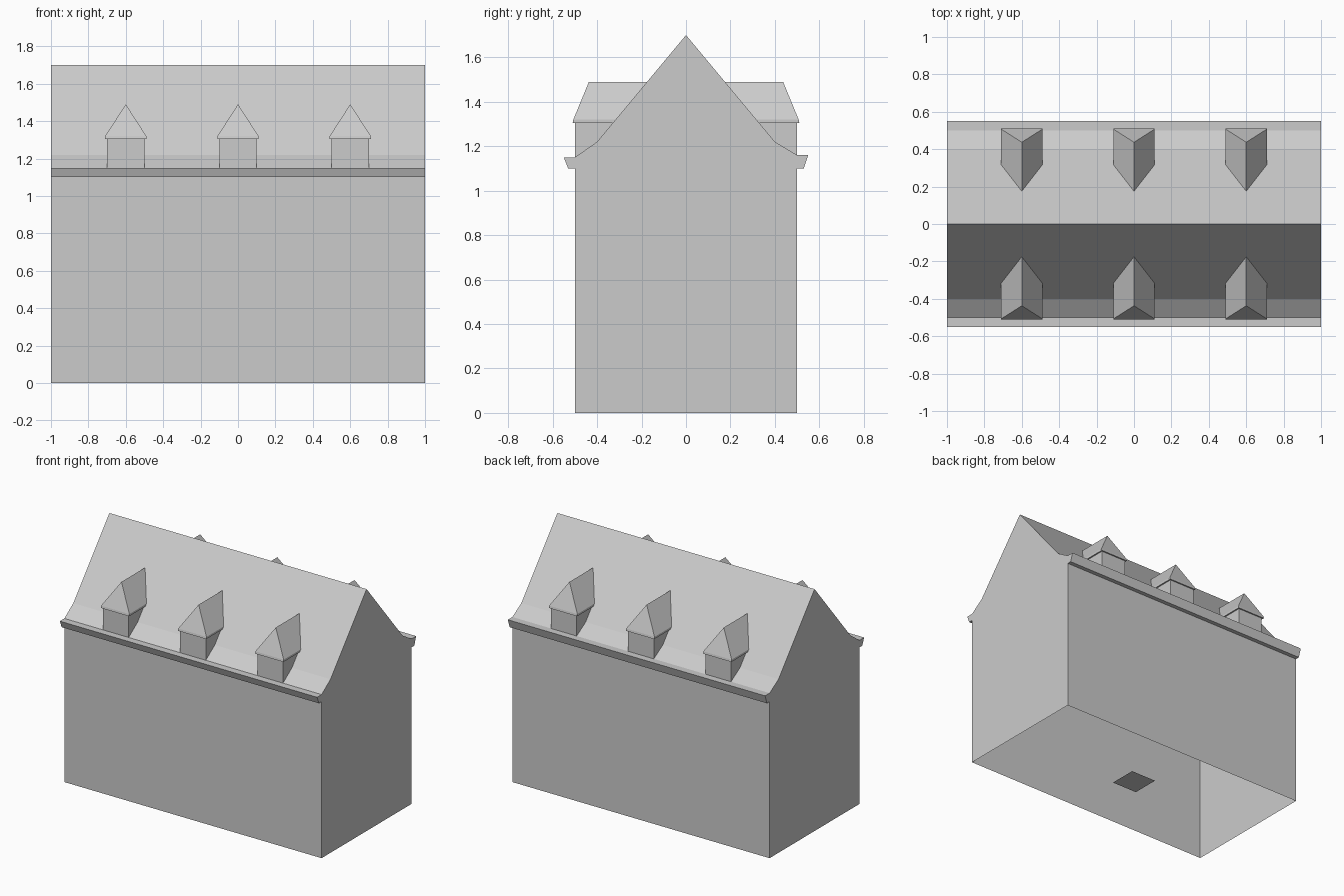
import bpy, bmesh
from math import radians

if "Cube" in bpy.data.objects:
    bpy.data.objects.remove(bpy.data.objects["Cube"])


def finish(name, bm):
    mesh = bpy.data.meshes.new(name)
    bm.to_mesh(mesh)
    bm.free()
    obj = bpy.data.objects.new(name, mesh)
    bpy.context.collection.objects.link(obj)
    return obj


def prism(name, profile, half, skip=()):
    """Extrude a (y, z) profile along x; leave out the listed profile sides."""
    bm = bmesh.new()
    a = [bm.verts.new((-half, y, z)) for y, z in profile]
    b = [bm.verts.new((half, y, z)) for y, z in profile]
    n = len(profile)
    bm.faces.new(a)
    bm.faces.new(b)
    sides = [bm.faces.new((a[i], a[(i + 1) % n], b[(i + 1) % n], b[i])) for i in range(n)]
    bmesh.ops.recalc_face_normals(bm, faces=bm.faces[:])
    bmesh.ops.delete(bm, geom=[sides[i] for i in skip], context='FACES')
    return finish(name, bm)


def roof_y(z):
    """Front roof slope: depth at a given height."""
    return -(1.70 - z) / 1.2


def repeat_dormers(obj):
    """Mirror a front dormer part to the back and repeat it along the roof."""
    mirror = obj.modifiers.new("back_side", 'MIRROR')
    mirror.use_axis = (False, True, False)
    mirror.use_mirror_merge = False
    array = obj.modifiers.new("row", 'ARRAY')
    array.count = 3
    array.use_relative_offset = False
    array.use_constant_offset = True
    array.constant_offset_displace = (0.6, 0, 0)
    obj.location.x = -0.6


# House shell with flared gable roof, open underneath
prism("house_shell", [(-0.5, 0), (0.5, 0), (0.5, 1.16), (0.4, 1.22), (0, 1.70),
                      (-0.4, 1.22), (-0.5, 1.15)], 1.0, skip=[0])

# Cornices under the eaves
for name, s, top in (("front_cornice", -1, 1.15), ("back_cornice", 1, 1.16)):
    prism(name, [(s * 0.5, 1.10), (s * 0.53, 1.10), (s * 0.55, top), (s * 0.5, top)],
          1.0, skip=[3])

# Dormer walls, cut to the roof line
walls = prism("dormer_walls", [(-0.5, 1.15), (-0.4, 1.22), (roof_y(1.305), 1.305),
                               (-0.5, 1.305)], 0.1, skip=[0, 1, 2])
repeat_dormers(walls)

# Dormer hipped roofs with a small eaves lip
bm = bmesh.new()
for front, z in ((-0.51, 1.305), (-0.507, 1.32)):
    for x in (-0.11, 0.11):
        bm.verts.new((x, front, z))
        bm.verts.new((x, roof_y(z), z))
bm.verts.new((0, -0.437, 1.49))
bm.verts.new((0, roof_y(1.49), 1.49))
bmesh.ops.convex_hull(bm, input=bm.verts[:])
bmesh.ops.dissolve_limit(bm, angle_limit=radians(1), verts=bm.verts[:], edges=bm.edges[:])
bmesh.ops.recalc_face_normals(bm, faces=bm.faces[:])
bmesh.ops.delete(bm, geom=[f for f in bm.faces if f.normal.y > 0.3], context='FACES')
repeat_dormers(finish("dormer_roofs", bm))

# Small base plate on the ground, facing down
bm = bmesh.new()
bm.faces.new([bm.verts.new((x, y, 0)) for x, y in
              ((-0.1, -0.1), (-0.1, 0.1), (0.1, 0.1), (0.1, -0.1))])
finish("base_plate", bm)
